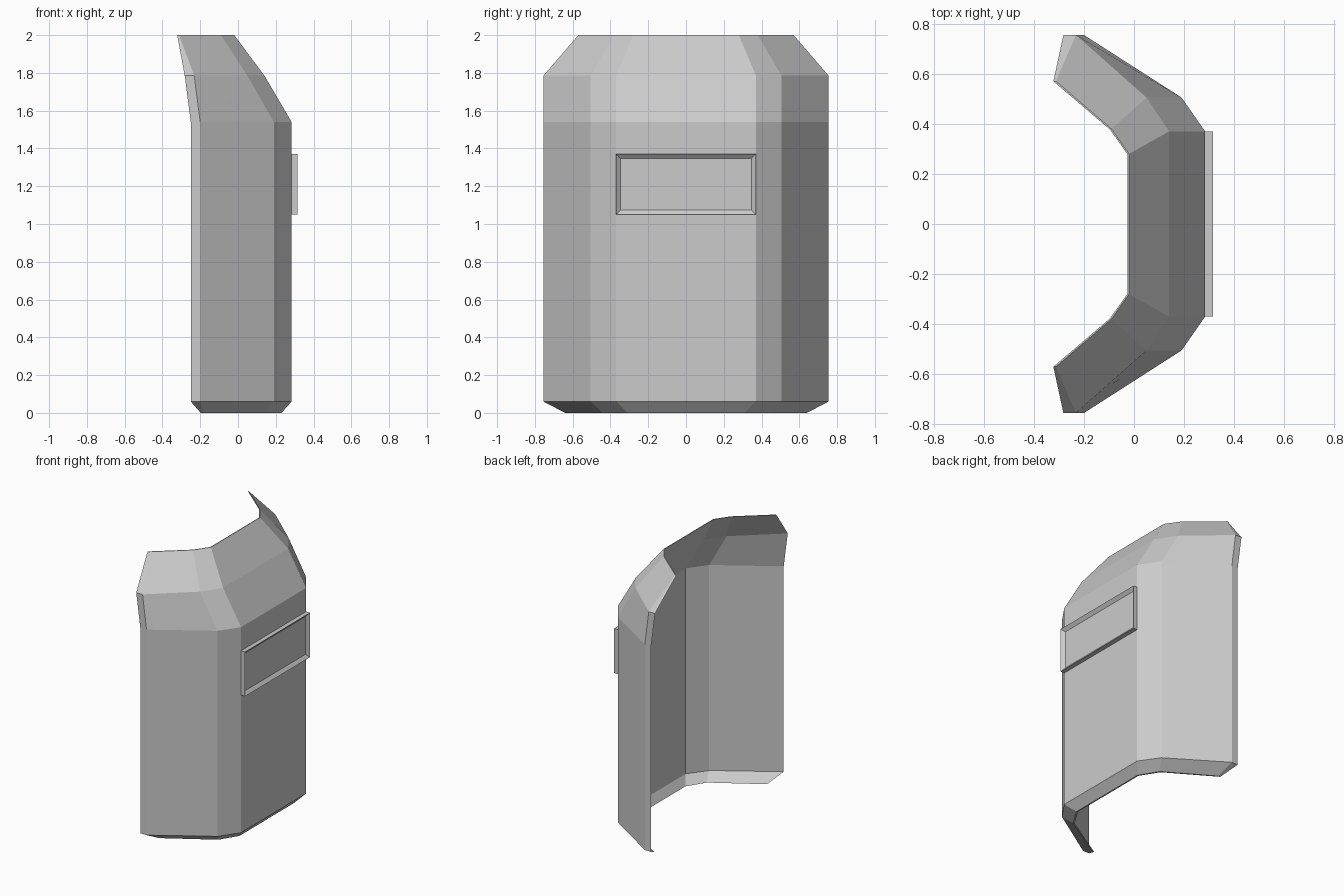
import bpy
import bmesh

cube = bpy.data.objects.get("Cube")
if cube:
    bpy.data.objects.remove(cube, do_unlink=True)

# Single flat colour
grey = bpy.data.materials.new("plain_grey")
grey.use_nodes = True
COLOUR = (0.6, 0.6, 0.6, 1.0)
grey.diffuse_color = COLOUR
grey.node_tree.nodes["Principled BSDF"].inputs["Base Color"].default_value = COLOUR


def finish(bm, name):
    bmesh.ops.recalc_face_normals(bm, faces=bm.faces[:])
    mesh = bpy.data.meshes.new(name)
    bm.to_mesh(mesh)
    bm.free()
    mesh.materials.append(grey)
    obj = bpy.data.objects.new(name, mesh)
    bpy.context.collection.objects.link(obj)
    return obj


def mirrored(half):
    """Half profile from the centre to the +y edge, completed to the -y edge."""
    return [(x, -y) for x, y in reversed(half)] + half


# Shield body: curved plate lofted through levels of (z, wall factor, outer half profile)
LEVELS = [
    (0.00, 0.35, [(0.23, 0.31), (0.15, 0.44), (-0.18, 0.64)]),
    (0.06, 1.00, [(0.284, 0.37), (0.19, 0.505), (-0.20, 0.755)]),
    (1.54, 1.00, [(0.284, 0.37), (0.19, 0.505), (-0.20, 0.755)]),
    (1.785, 1.00, [(0.14, 0.37), (0.05, 0.505), (-0.232, 0.755)]),
    (2.00, 0.20, [(-0.02, 0.28), (-0.09, 0.38), (-0.312, 0.57)]),
]
# Offset from the outer to the inner wall at each profile corner
INWARD = [(-0.028, -0.01), (-0.03, -0.013), (-0.05, 0.0)]

bm = bmesh.new()
rings = []
for z, wall, outer in LEVELS:
    inner = [(x + dx * wall, y + dy * wall)
             for (x, y), (dx, dy) in zip(outer, INWARD)]
    loop = mirrored(outer) + mirrored(inner)[::-1]
    rings.append([bm.verts.new((x, y, z)) for x, y in loop])

count = len(rings[0])
for low, high in zip(rings, rings[1:]):
    for i in range(count):
        j = (i + 1) % count
        bm.faces.new((low[i], low[j], high[j], high[i]))
# Narrow top and bottom edges
for ring in (rings[0], rings[-1]):
    for i in range(count // 2 - 1):
        bm.faces.new((ring[i], ring[i + 1], ring[-2 - i], ring[-1 - i]))
finish(bm, "shield_body")

# Viewing window: raised block with a recessed pane
bm = bmesh.new()
bmesh.ops.create_cube(bm, size=1)
for v in bm.verts:
    v.co.x = 0.315 if v.co.x > 0 else 0.278
    v.co.y *= 0.74
    v.co.z = 1.21 + v.co.z * 0.32
bm.normal_update()
front = max(bm.faces, key=lambda f: f.normal.x)
bmesh.ops.inset_region(bm, faces=[front], thickness=0.034, depth=0)
bmesh.ops.translate(bm, verts=front.verts[:], vec=(-0.02, 0, 0))
finish(bm, "viewing_window")
